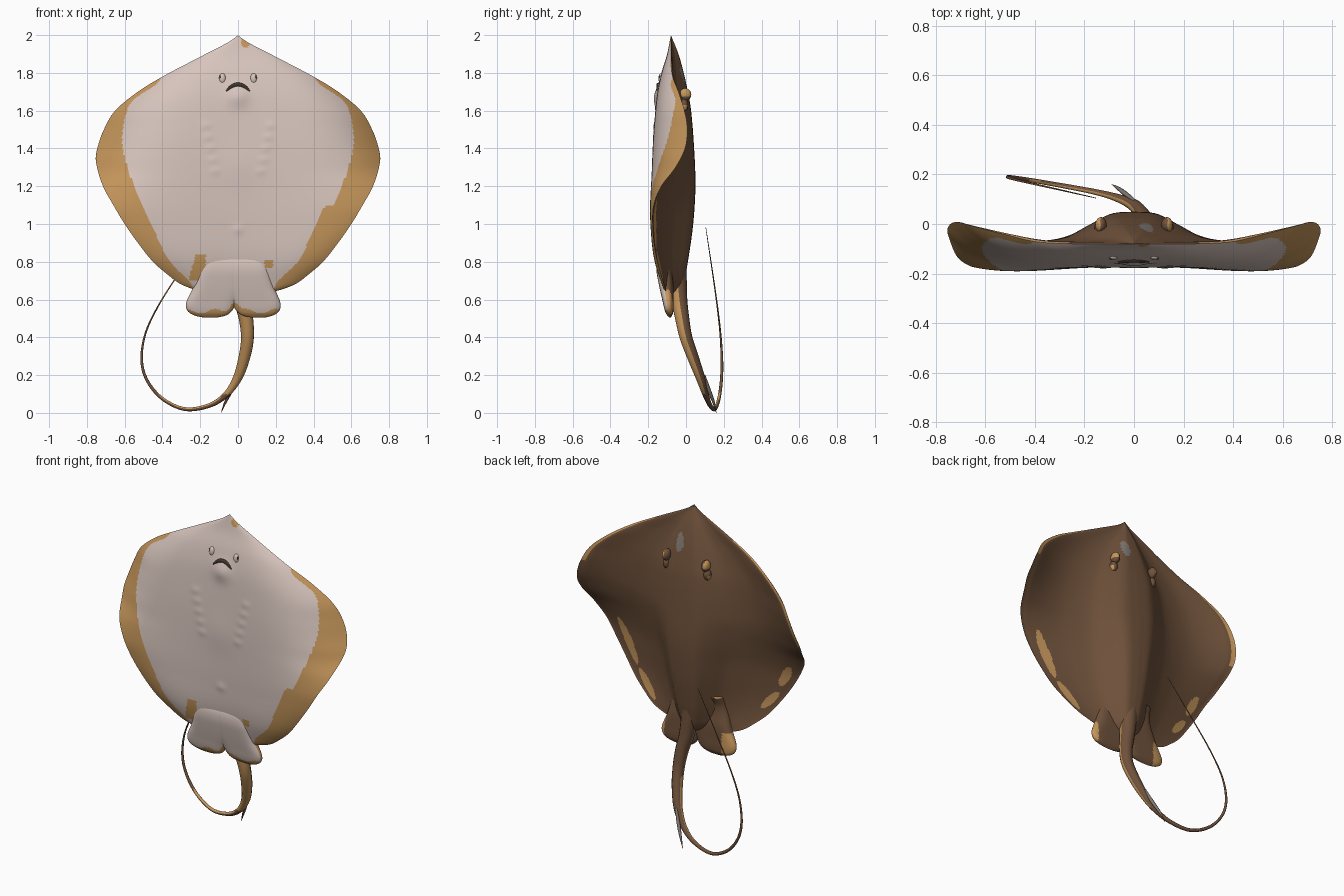
import bpy, bmesh, math
from mathutils import Vector

cube = bpy.data.objects.get("Cube")
if cube:
    bpy.data.objects.remove(cube, do_unlink=True)


def material(name, rgb):
    m = bpy.data.materials.new(name)
    m.use_nodes = True
    m.diffuse_color = (*rgb, 1)
    m.node_tree.nodes["Principled BSDF"].inputs["Base Color"].default_value = (*rgb, 1)
    return m


MATS = [material("pale_belly", (0.68, 0.56, 0.51)), material("ochre_margin", (0.56, 0.305, 0.105)),
        material("brown_back", (0.16, 0.084, 0.044)), material("grey_patch", (0.22, 0.19, 0.17)),
        material("dark_mouth", (0.05, 0.035, 0.028))]
PALE, OCHRE, BROWN, GREY, DARK = range(5)


def table(*pts):
    """Smooth function through (position, value) points in rising order."""
    n = len(pts)
    slope = [(pts[min(i + 1, n - 1)][1] - pts[max(i - 1, 0)][1]) /
             (pts[min(i + 1, n - 1)][0] - pts[max(i - 1, 0)][0]) for i in range(n)]

    def f(p):
        p = min(max(p, pts[0][0]), pts[-1][0])
        i = 0
        while i < n - 2 and p > pts[i + 1][0]:
            i += 1
        h = pts[i + 1][0] - pts[i][0]
        u = (p - pts[i][0]) / h
        a, b = pts[i][1], pts[i + 1][1]
        return (a * (1 + 2 * u) * (1 - u) ** 2 + b * u * u * (3 - 2 * u)
                + h * (slope[i] * u * (1 - u) ** 2 - slope[i + 1] * u * u * (1 - u)))
    return f


def finish(name, bm):
    bmesh.ops.remove_doubles(bm, verts=bm.verts, dist=0.00005)
    bmesh.ops.recalc_face_normals(bm, faces=bm.faces)
    for f in bm.faces:
        f.smooth = True
    me = bpy.data.meshes.new(name)
    bm.to_mesh(me)
    bm.free()
    for m in MATS:
        me.materials.append(m)
    ob = bpy.data.objects.new(name, me)
    bpy.context.collection.objects.link(ob)


def sheet(name, z0, z1, rows, cols, left, right, front, back, paint):
    """Closed two-sided body made of rows in z, wide in x, thick in y."""
    bm = bmesh.new()
    grid = []
    for r in range(rows + 1):
        z = z0 + (z1 - z0) * r / rows
        lo, hi = left(z), right(z)
        pair = ([], [])
        for c in range(cols + 1):
            t = math.sin(math.pi / 2 * (2 * c / cols - 1))
            x = (lo + hi) / 2 + (hi - lo) / 2 * t
            for side, fn in zip(pair, (front, back)):
                side.append(bm.verts.new((x, fn(x, t, z), z)))
        grid.append(pair)
    for r in range(rows):
        for side in (0, 1):
            a, b = grid[r][side], grid[r + 1][side]
            for c in range(cols):
                f = bm.faces.new((a[c], a[c + 1], b[c + 1], b[c]))
                t = math.sin(math.pi / 2 * (2 * (c + 0.5) / cols - 1))
                f.material_index = paint(f.calc_center_median(), t, side)
    for r in (0, rows):
        for c in range(cols):
            f = bm.faces.new((grid[r][0][c], grid[r][0][c + 1], grid[r][1][c + 1], grid[r][1][c]))
            f.material_index = OCHRE
    finish(name, bm)


def tube(name, pts, radii, steps, paint, sides=14):
    """Tapered round tube along a smooth path."""
    axes = [table(*[(i, p[k]) for i, p in enumerate(pts)]) for k in range(3)]
    rad = table(*enumerate(radii))
    at = lambda s: Vector([f(s) for f in axes])
    bm = bmesh.new()
    rings = []
    last = len(pts) - 1
    side = Vector((1, 0, 0))
    for i in range(steps + 1):
        s = last * i / steps
        d = (at(min(s + 0.02, last)) - at(max(s - 0.02, 0))).normalized()
        if abs(side.dot(d)) > 0.95:
            side = Vector((0, 1, 0))
        side = (side - d * side.dot(d)).normalized()
        up = d.cross(side)
        angles = [2 * math.pi * k / sides for k in range(sides)]
        rings.append([bm.verts.new(at(s) + rad(s) * (side * math.cos(a) + up * math.sin(a))) for a in angles])
    for a, b in zip(rings, rings[1:]):
        for k in range(sides):
            bm.faces.new((a[k], a[(k + 1) % sides], b[(k + 1) % sides], b[k]))
    bm.faces.new(rings[0])
    bm.faces.new(rings[-1])
    bmesh.ops.recalc_face_normals(bm, faces=bm.faces)
    for f in bm.faces:
        f.material_index = paint(f.calc_center_median(), f.normal)
    finish(name, bm)


def ball(name, center, size, paint):
    bm = bmesh.new()
    bmesh.ops.create_uvsphere(bm, u_segments=20, v_segments=12, radius=1)
    for f in bm.faces:
        f.material_index = paint(f.calc_center_median())
    for v in bm.verts:
        v.co = Vector(center) + Vector([a * b for a, b in zip(v.co, size)])
    finish(name, bm)


# Disc: half width, edge height, belly and back lines by z
width = table((0.63, 0.13), (0.65, 0.22), (0.68, 0.3), (0.73, 0.37), (0.8, 0.45), (0.9, 0.53), (1, 0.6),
              (1.1, 0.66), (1.2, 0.715), (1.33, 0.752), (1.4, 0.745), (1.5, 0.71), (1.6, 0.65),
              (1.7, 0.53), (1.78, 0.4), (1.88, 0.21), (1.96, 0.055), (1.985, 0.018), (2, 0))
edge = table((0.63, -0.1), (0.8, -0.15), (0.9, -0.168), (1, -0.176), (1.1, -0.17), (1.2, -0.13),
             (1.3, -0.055), (1.4, -0.005), (1.5, 0.008), (1.6, -0.008), (1.7, -0.04), (1.8, -0.075), (2, -0.08))
belly = table((0.63, -0.1), (0.8, -0.15), (1, -0.166), (1.2, -0.171), (1.4, -0.17), (1.6, -0.16),
              (1.7, -0.15), (1.8, -0.13), (1.9, -0.1), (2, -0.08))
spine = table((0.63, -0.03), (0.7, -0.01), (0.8, 0.01), (1, 0.038), (1.2, 0.05), (1.4, 0.043),
              (1.6, 0.027), (1.7, 0.01), (1.8, -0.012), (1.9, -0.04), (2, -0.08))
hump = table((0, 1), (0.13, 0.97), (0.24, 0.8), (0.36, 0.6), (0.55, 0.45), (0.8, 0.3), (0.93, 0.16), (1, 0))
thinning = table((0.63, 1.6), (1.05, 1.6), (1.4, 1), (2, 1))
droop = table((0.63, 0.01), (0.9, 0.018), (1.4, 0.02), (1.8, 0.0), (2, 0))
pale_limit = table((0.63, 0.22), (0.7, 0.26), (0.8, 0.36), (1, 0.46), (1.2, 0.55), (1.4, 0.61),
                   (1.55, 0.6), (1.65, 0.56), (1.77, 0.41), (1.85, 0.5), (2, 0.5))
# Raised jaw, chest and gill ridges: x, z, radius, height
BUMPS = [(0, 1.675, 0.055, 0.016), (0, 1.3, 0.11, 0.006), (0, 0.97, 0.025, 0.005)]
BUMPS += [(s * (0.17 - 0.012 * i), 1.52 - 0.06 * i, 0.022, 0.004) for s in (-1, 1) for i in range(5)]


def lower_skin(t, z):
    return belly(z) + (edge(z) - belly(z)) * t ** 4 - droop(z) * 4 * t * t * (1 - t * t)


def disc_front(x, t, z):
    y = lower_skin(t, z)
    if abs(x) < 0.3:
        y -= sum(h * math.exp(-((x - bx) ** 2 + (z - bz) ** 2) / r ** 2) for bx, bz, r, h in BUMPS)
    return y


def disc_back(x, t, z):
    return lower_skin(t, z) + (spine(z) - belly(z)) * max(hump(abs(t)), 0) ** thinning(z)


# Ochre spots on the back: x, z, half width, half height, lean
SPOTS = [(0.505, 1.0, 0.033, 0.13, 0.5), (0.36, 0.78, 0.033, 0.075, 0.8),
         (-0.56, 1.06, 0.03, 0.07, -0.5), (-0.46, 0.89, 0.03, 0.06, -0.8)]


def disc_paint(p, t, side):
    if side == 0:
        if (p.x - 0.04) ** 2 + (p.z - 1.96) ** 2 < 0.0006:
            return OCHRE
        # Ochre tucked in beside the pelvic fins
        if -0.255 + 0.3 * (p.z - 0.73) < p.x < -0.17 and 0.7 < p.z < 0.84:
            return OCHRE
        if 0.14 < p.x < 0.185 and 0.765 < p.z < 0.81:
            return OCHRE
        narrow = 0.045 if p.x > 0 and p.z < 1.1 else 0
        return PALE if abs(p.x) < pale_limit(p.z) - narrow else OCHRE
    if ((p.x - 0.05) / 0.028) ** 2 + ((p.z - 1.78) / 0.055) ** 2 < 1:
        return GREY
    if abs(t) > 0.965 and (1.5 if p.x > 0 else 1.33) < p.z < 1.85:
        return OCHRE
    for x, z, a, b, lean in SPOTS:
        if ((p.x - x - lean * (p.z - z)) / a) ** 2 + ((p.z - z) / b) ** 2 < 1:
            return OCHRE
    return BROWN


sheet("disc", 0.63, 2, 190, 140, lambda z: -width(z), width, disc_front, disc_back, disc_paint)

# Pelvic fins: outer and inner edges, front line and thickness by z
fin_outer = table((0.505, 0.15), (0.515, 0.19), (0.54, 0.225), (0.58, 0.232), (0.66, 0.2), (0.75, 0.175), (0.86, 0.15))
fin_inner = table((0.505, 0.09), (0.515, 0.045), (0.54, 0.012), (0.58, -0.01), (0.66, -0.05), (0.86, -0.06))
fin_front = table((0.505, -0.09), (0.53, -0.108), (0.6, -0.126), (0.7, -0.148), (0.76, -0.157), (0.81, -0.153), (0.86, -0.13))
fin_thick = table((0.505, 0.01), (0.53, 0.04), (0.6, 0.06), (0.7, 0.08), (0.86, 0.08))


def fin_y(share):
    def y(x, t, z):
        round_off = math.sqrt(max(0, 1 - abs(t) ** 5))
        return fin_front(z) + fin_thick(z) * (0.5 + share * round_off)
    return y


def fin_paint(p, t, side):
    if side:
        return OCHRE if abs(p.x) > 0.195 and p.z < 0.65 else BROWN
    rim = 0.538 + 0.012 * math.sin(40 * p.x) + 0.055 * math.exp(-((p.x + 0.02) / 0.03) ** 2)
    return OCHRE if p.z < rim or (abs(p.x) > 0.14 and abs(t) > 0.975) else PALE


for name, s, stretch in (("left_pelvic_fin", 1, 0.97), ("right_pelvic_fin", -1, 1.1)):
    out = lambda z: s * fin_outer(z) * stretch - (0.02 if s < 0 else 0)
    inn = lambda z: s * fin_inner(z) - 0.02
    sheet(name, 0.505, 0.86, 60, 32, inn if s > 0 else out, out if s > 0 else inn,
          fin_y(-0.5), fin_y(0.5), fin_paint)

# Whip tail looping round to a thin tip
tube("tail", [(0, -0.05, 0.86), (0.005, -0.045, 0.72), (0.02, -0.035, 0.6), (0.042, -0.02, 0.5),
              (0.05, 0.0, 0.4), (0.035, 0.035, 0.3), (0, 0.075, 0.19), (-0.06, 0.103, 0.1), (-0.15, 0.128, 0.04),
              (-0.28, 0.153, 0.02), (-0.4, 0.174, 0.075), (-0.48, 0.187, 0.17), (-0.51, 0.19, 0.28),
              (-0.49, 0.182, 0.42), (-0.42, 0.165, 0.57), (-0.3, 0.138, 0.76), (-0.155, 0.105, 0.98)],
     [0.055, 0.05, 0.043, 0.038, 0.034, 0.031, 0.025, 0.017, 0.012, 0.01, 0.009, 0.008, 0.007, 0.005, 0.004, 0.003, 0.0015],
     140, lambda p, n: OCHRE if n.y < 0.15 and p.x > -0.42 and p.z < 0.7 and (p.z > 0.1 or n.z > 0.3) else BROWN)

# Tail sting
tube("sting", [(0.0, 0.095, 0.2), (-0.035, 0.122, 0.12), (-0.065, 0.145, 0.06), (-0.09, 0.16, 0.001)],
     [0.007, 0.01, 0.007, 0.001], 20, lambda p, n: GREY if n.y > -0.3 else BROWN, 8)

# Mouth: a slim dark arc sunk into the belly
half = 0.062
lip = []
for i in range(9):
    x = half * (i / 4 - 1)
    z = 1.703 + 0.035 * (1 - (x / half) ** 2)
    lip.append((x, disc_front(x, x / width(z), z) + 0.003, z))
tube("mouth", lip, [0.004, 0.008, 0.01, 0.011, 0.011, 0.011, 0.01, 0.008, 0.004], 32, lambda p, n: DARK, 10)

# Nostrils, eyes and spiracles on both sides
for label, s in (("left", 1), ("right", -1)):
    x, z = 0.083 * s, 1.77
    y = disc_front(x, x / width(z), z)
    ball(label + "_nostril_flap", (x, y + 0.005, z), (0.018, 0.014, 0.028), lambda p: PALE)
    ball(label + "_nostril", (x + 0.012 * s, y - 0.001, z + 0.008), (0.004, 0.006, 0.009), lambda p: DARK)
    ball(label + "_eye", (0.133 * s, -0.004, 1.685), (0.023, 0.032, 0.034),
         lambda p: OCHRE if p.x * s > 0.1 and p.z > -0.3 else BROWN)
    ball(label + "_spiracle", (0.138 * s, -0.014, 1.63), (0.022, 0.026, 0.034),
         lambda p: OCHRE if p.x * s > 0.5 and p.z < 0 else BROWN)
